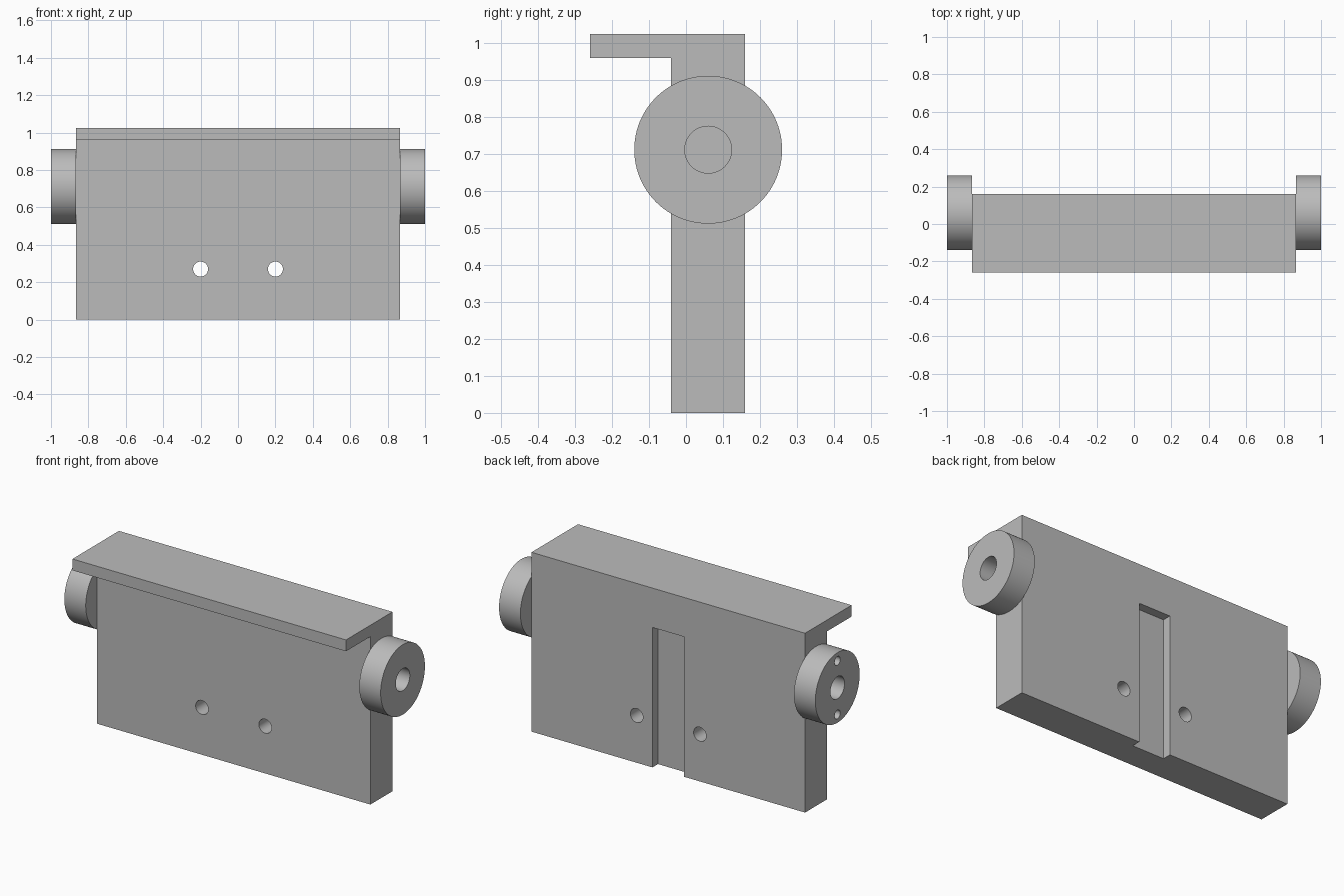
import bpy
import math
from mathutils import Matrix

cube = bpy.data.objects.get("Cube")
if cube:
    bpy.data.objects.remove(cube, do_unlink=True)

grey = bpy.data.materials.new("plain grey")
grey.use_nodes = True
grey.diffuse_color = (0.5, 0.5, 0.5, 1)
grey.node_tree.nodes["Principled BSDF"].inputs["Base Color"].default_value = (0.5, 0.5, 0.5, 1)

BODY_X = 0.865             # half length of the plate
AXIS_Y, AXIS_Z = 0.06, 0.712   # axis of the end bosses


def finish(obj, name):
    obj.name = name
    obj.data.materials.append(grey)
    return obj


def box(name, x, y, z):
    """Box from (min, max) ranges."""
    bpy.ops.mesh.primitive_cube_add(size=1)
    obj = bpy.context.object
    ranges = (x, y, z)
    size = [b - a for a, b in ranges]
    centre = [(a + b) / 2 for a, b in ranges]
    obj.data.transform(Matrix.Translation(centre) @ Matrix.Diagonal((*size, 1)))
    return finish(obj, name)


def cylinder(name, radius, axis, start, end, a, b, sides=64):
    """Cylinder along x at (y, z) = (a, b), or along y at (x, z) = (a, b)."""
    bpy.ops.mesh.primitive_cylinder_add(vertices=sides, radius=radius, depth=abs(end - start))
    obj = bpy.context.object
    mid = (start + end) / 2
    if axis == "X":
        place = Matrix.Translation((mid, a, b)) @ Matrix.Rotation(math.pi / 2, 4, "Y")
    else:
        place = Matrix.Translation((a, mid, b)) @ Matrix.Rotation(math.pi / 2, 4, "X")
    obj.data.transform(place)
    return finish(obj, name)


def cut(target, cutters):
    """Subtract the cutters, apply, and remove them."""
    for cutter in cutters:
        cutter.hide_render = True
        mod = target.modifiers.new("cut", "BOOLEAN")
        mod.operation = "DIFFERENCE"
        mod.solver = "EXACT"
        mod.object = cutter
        bpy.ops.object.select_all(action="DESELECT")
        target.select_set(True)
        bpy.context.view_layer.objects.active = target
        bpy.ops.object.modifier_apply(modifier=mod.name)
        bpy.data.objects.remove(cutter, do_unlink=True)
    bpy.ops.object.shade_smooth_by_angle(angle=math.radians(30))


# Plate with overhanging lip: one L-shaped profile swept along x
profile = [(-0.04, 0), (0.16, 0), (0.16, 1.025), (-0.26, 1.025), (-0.26, 0.96), (-0.04, 0.96)]
n = len(profile)
verts = [(x, y, z) for x in (-BODY_X, BODY_X) for y, z in profile]
faces = [tuple(reversed(range(n))), tuple(range(n, 2 * n))]
faces += [(i, (i + 1) % n, n + (i + 1) % n, n + i) for i in range(n)]
mesh = bpy.data.meshes.new("plate_with_lip")
mesh.from_pydata(verts, [], faces)
plate = bpy.data.objects.new("plate_with_lip", mesh)
bpy.context.collection.objects.link(plate)
finish(plate, "plate_with_lip")

# Rear slot and two through holes
cut(plate, [box("slot_cutter", (-0.1, 0.1), (0.11, 0.3), (-0.1, 0.8))]
    + [cylinder("hole_cutter", 0.04, "Y", -0.2, 0.4, x, 0.27, 48) for x in (-0.2, 0.2)])

# End bosses with a central bore; the right one also has two pin holes
for side, name in ((1, "left_boss"), (-1, "right_boss")):
    boss = cylinder(name, 0.2, "X", side * BODY_X, side, AXIS_Y, AXIS_Z, 96)
    cutters = [cylinder("bore_cutter", 0.0635, "X", side * (BODY_X - 0.05), side * 1.1, AXIS_Y, AXIS_Z, 48)]
    if side < 0:
        cutters += [cylinder("pin_cutter", 0.025, "X", side * (BODY_X - 0.05), side * 1.1,
                             AXIS_Y, AXIS_Z + dz, 32) for dz in (-0.153, 0.153)]
    cut(boss, cutters)
